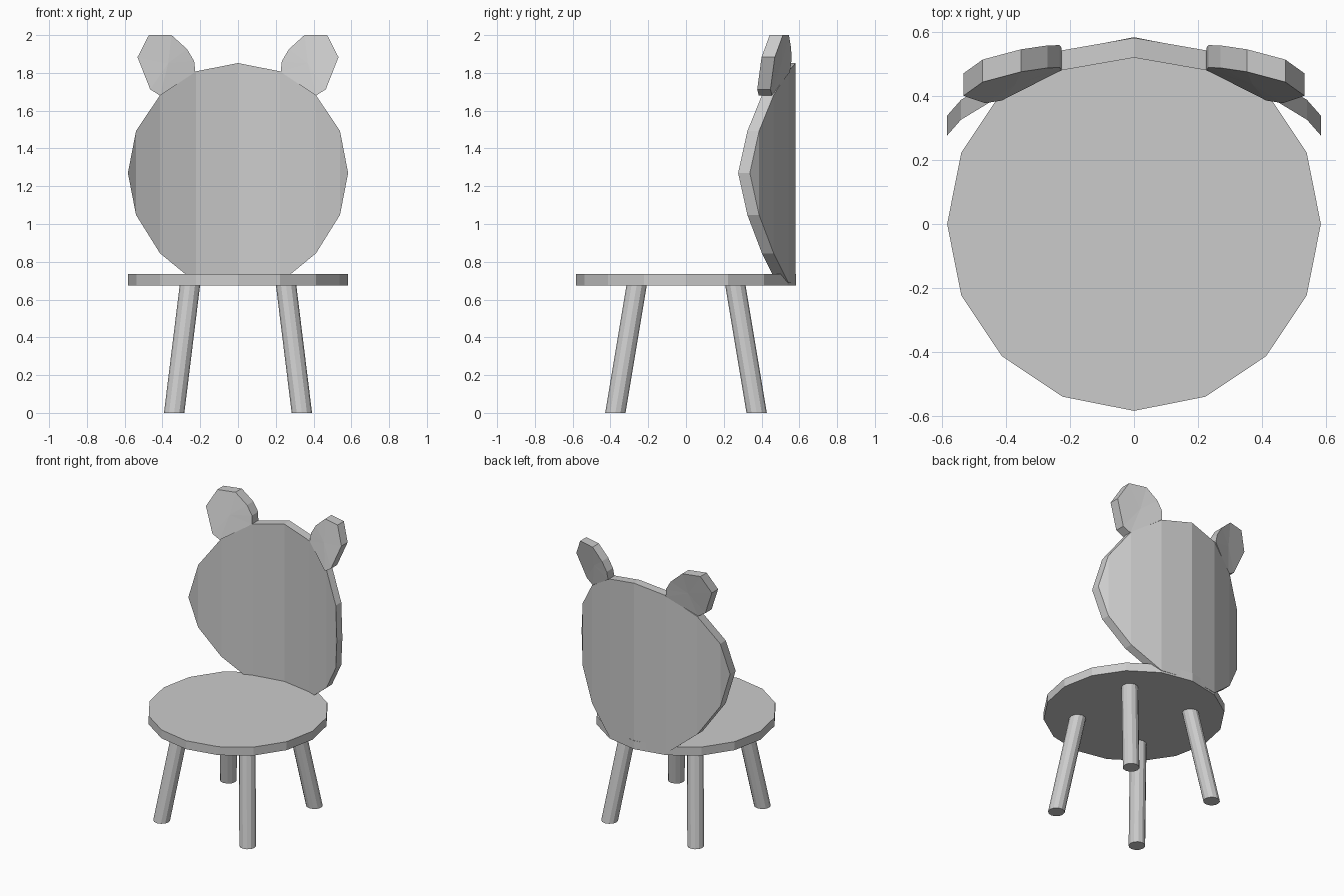
import bpy, bmesh
from math import sin, cos, pi

if "Cube" in bpy.data.objects:
    bpy.data.objects.remove(bpy.data.objects["Cube"])

R = 0.583


def make(name, bm):
    bmesh.ops.remove_doubles(bm, verts=bm.verts, dist=1e-5)
    bmesh.ops.recalc_face_normals(bm, faces=bm.faces)
    me = bpy.data.meshes.new(name)
    bm.to_mesh(me)
    bm.free()
    ob = bpy.data.objects.new(name, me)
    bpy.context.collection.objects.link(ob)
    return ob


def loft(name, lower, upper):
    """Closed solid between two matching rings."""
    bm = bmesh.new()
    a = [bm.verts.new(p) for p in lower]
    b = [bm.verts.new(p) for p in upper]
    n = len(a)
    for i in range(n):
        j = (i + 1) % n
        bm.faces.new((a[i], a[j], b[j], b[i]))
    bm.faces.new(a[::-1])
    bm.faces.new(b)
    return make(name, bm)


def ring(r, z, n, cx=0, cy=0):
    return [(cx + r * cos(2 * pi * i / n), cy + r * sin(2 * pi * i / n), z)
            for i in range(n)]


def sheet(name, faces, thickness):
    """Front faces extruded straight back along y."""
    bm = bmesh.new()
    for f in faces:
        bm.faces.new([bm.verts.new(p) for p in f])
    bmesh.ops.remove_doubles(bm, verts=bm.verts, dist=1e-5)
    ext = bmesh.ops.extrude_face_region(bm, geom=bm.faces[:], use_keep_orig=True)
    vs = [g for g in ext["geom"] if isinstance(g, bmesh.types.BMVert)]
    bmesh.ops.translate(bm, verts=vs, vec=(0, thickness, 0))
    return make(name, bm)


# Seat: 16-sided disc
loft("seat", ring(R, 0.675, 16), ring(R, 0.735, 16))

# Four splayed legs with level feet
for sx, side in ((-1, "left"), (1, "right")):
    for sy, end in ((-1, "front"), (1, "back")):
        loft(f"{end}_{side}_leg",
             ring(0.054, 0, 12, sx * 0.338, sy * 0.374),
             ring(0.054, 0.69, 12, sx * 0.253, sy * 0.259))

# Backrest: round panel bent around the seat, in vertical strips
half = [(0, 0.519, 1.852, 0.687), (0.223, 0.48, 1.808, 0.689),
        (0.413, 0.402, 1.682, 0.845), (0.54, 0.325, 1.492, 1.048),
        (R, 0.276, 1.27, 1.27)]
strips = []
for s in (-1, 1):
    for (x0, y0, t0, b0), (x1, y1, t1, b1) in zip(half, half[1:]):
        f = [(s * x0, y0, t0), (s * x0, y0, b0), (s * x1, y1, b1)]
        if t1 != b1:
            f.append((s * x1, y1, t1))
        strips.append(f)
sheet("backrest", strips, 0.062)

# Ears: faceted tilted discs on the upper rim
outline = [(0.472, 0.443, 2.0), (0.352, 0.475, 2.0), (0.27, 0.487, 1.926),
           (0.232, 0.488, 1.862), (0.226, 0.48, 1.805), (0.413, 0.385, 1.68),
           (0.465, 0.377, 1.713), (0.532, 0.4, 1.883)]
centre = (0.37, 0.435, 1.85)
for s, side in ((-1, "left"), (1, "right")):
    pts = [(s * x, y, z) for x, y, z in outline]
    c = (s * centre[0], centre[1], centre[2])
    sheet(f"{side}_ear", [(c, pts[i - 1], pts[i]) for i in range(len(pts))], 0.07)
